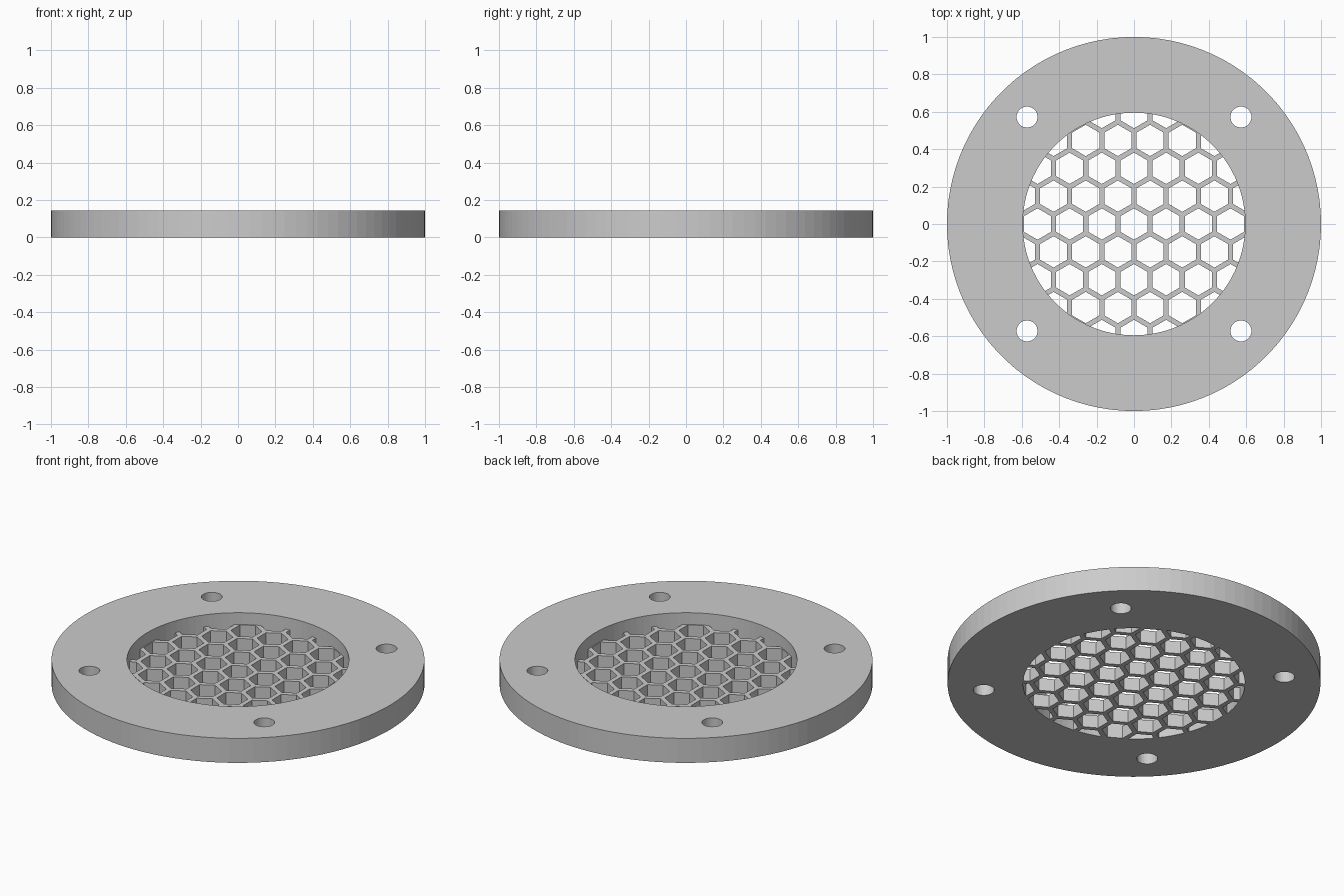
import bpy, bmesh
from math import sin, cos, pi, sqrt
from mathutils import Vector

cube = bpy.data.objects.get("Cube")
if cube:
    bpy.data.objects.remove(cube, do_unlink=True)

THICK = 0.145          # flange height
GRILLE = 0.075         # grille height
BORE = 0.595           # central opening radius
PITCH = 0.172          # honeycomb cell spacing
WALL = 0.027           # honeycomb wall width
BOLT = 0.572           # bolt hole offset

grey = bpy.data.materials.new("light_grey")
grey.use_nodes = True
colour = (0.6, 0.6, 0.6, 1)
grey.diffuse_color = colour
grey.node_tree.nodes["Principled BSDF"].inputs["Base Color"].default_value = colour


def ring(radius, count, cx=0, cy=0, start=0.0):
    return [Vector((cx + radius * cos(start + 2 * pi * i / count),
                    cy + radius * sin(start + 2 * pi * i / count), 0))
            for i in range(count)]


def add_object(name, mesh):
    obj = bpy.data.objects.new(name, mesh)
    bpy.context.collection.objects.link(obj)
    mesh.materials.clear()
    mesh.materials.append(grey)
    return obj


# Flange: filled outline with a central bore and four bolt holes
curve = bpy.data.curves.new("flange_outline", 'CURVE')
curve.dimensions = '2D'
curve.fill_mode = 'BOTH'
curve.extrude = THICK / 2
loops = [ring(1, 100), ring(BORE, 100)]
loops += [ring(0.056, 32, sx * BOLT, sy * BOLT) for sx in (-1, 1) for sy in (-1, 1)]
for loop in loops:
    spline = curve.splines.new('POLY')
    spline.points.add(len(loop) - 1)
    for point, co in zip(spline.points, loop):
        point.co = (co.x, co.y, 0, 1)
    spline.use_cyclic_u = True
outline = bpy.data.objects.new("flange_outline", curve)
bpy.context.collection.objects.link(outline)
depsgraph = bpy.context.evaluated_depsgraph_get()
mesh = bpy.data.meshes.new_from_object(outline.evaluated_get(depsgraph))
bpy.data.objects.remove(outline, do_unlink=True)

bm = bmesh.new()
bm.from_mesh(mesh)
bmesh.ops.remove_doubles(bm, verts=bm.verts, dist=1e-5)
bmesh.ops.translate(bm, verts=bm.verts, vec=(0, 0, THICK / 2))
bmesh.ops.recalc_face_normals(bm, faces=bm.faces)
for face in bm.faces:
    face.smooth = False
bm.to_mesh(mesh)
bm.free()
add_object("flange", mesh)

# Grille: hexagonal frames that share their outer edges
bm = bmesh.new()
outer_r = PITCH / sqrt(3)
inner_r = (PITCH - WALL) / sqrt(3)
for row in range(-5, 6):
    for col in range(-5, 6):
        cx = (col + 0.5 * (row % 2)) * PITCH
        cy = row * PITCH * sqrt(3) / 2
        if Vector((cx, cy)).length > BORE + PITCH:
            continue
        outer = [bm.verts.new(p) for p in ring(outer_r, 6, cx, cy, pi / 6)]
        inner = [bm.verts.new(p) for p in ring(inner_r, 6, cx, cy, pi / 6)]
        for i in range(6):
            j = (i + 1) % 6
            bm.faces.new((outer[i], outer[j], inner[j], inner[i]))
bmesh.ops.remove_doubles(bm, verts=bm.verts, dist=1e-4)

# Trim the honeycomb to the bore, then give it height
for normal in ring(1, 100, start=pi / 100):
    bmesh.ops.bisect_plane(bm, geom=bm.verts[:] + bm.edges[:] + bm.faces[:],
                           plane_co=normal * (BORE + 0.001), plane_no=normal,
                           clear_outer=True, dist=1e-6)
top = bmesh.ops.extrude_face_region(bm, geom=bm.faces[:], use_keep_orig=True)
bmesh.ops.translate(bm, vec=(0, 0, GRILLE),
                    verts=[g for g in top["geom"] if isinstance(g, bmesh.types.BMVert)])
bmesh.ops.recalc_face_normals(bm, faces=bm.faces)
mesh = bpy.data.meshes.new("honeycomb_grille")
bm.to_mesh(mesh)
bm.free()
add_object("honeycomb_grille", mesh)
